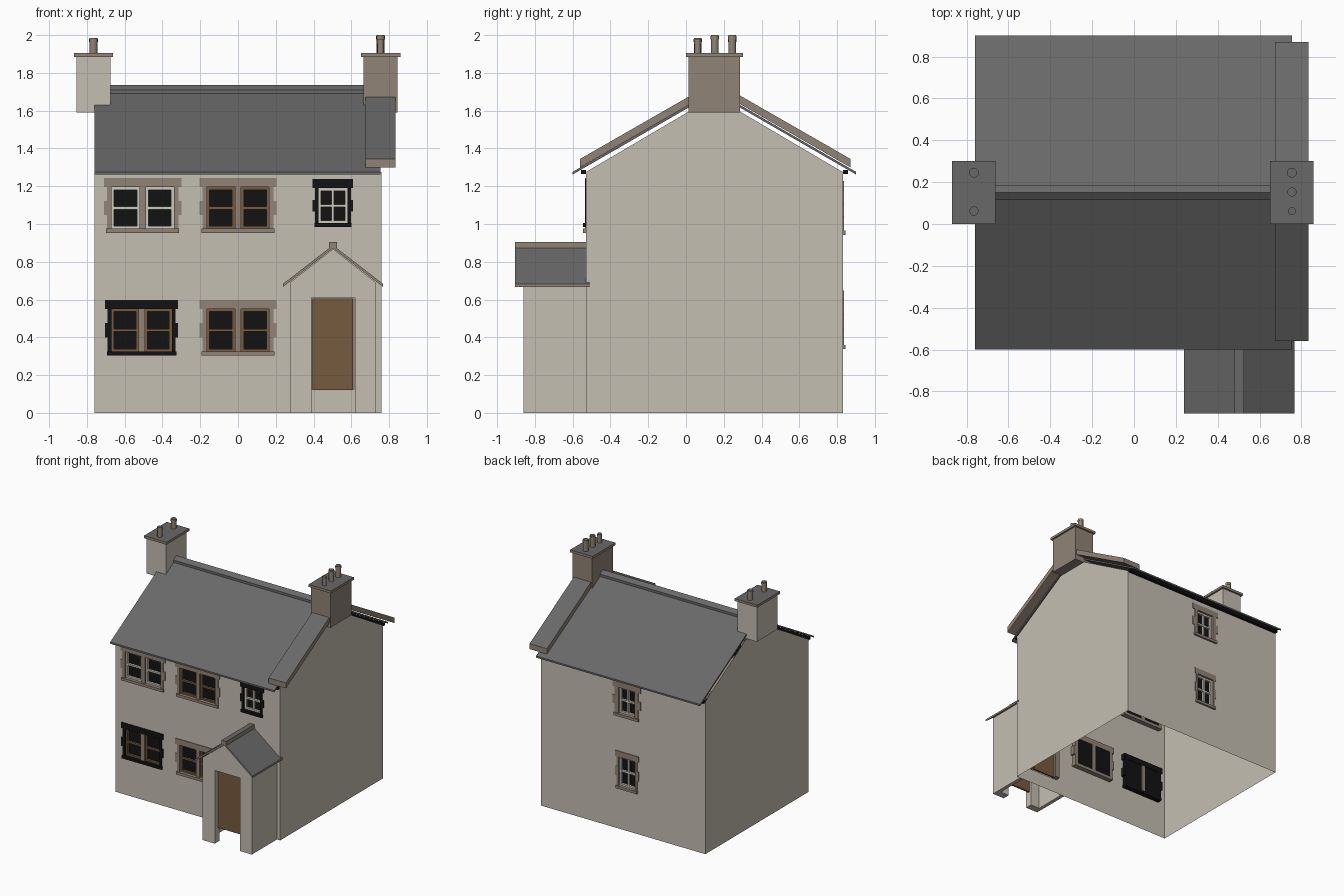
import bpy, bmesh, math
from mathutils import Matrix

old = bpy.data.objects.get("Cube")
if old:
    bpy.data.objects.remove(old, do_unlink=True)


def material(name, rgb):
    m = bpy.data.materials.new(name)
    m.use_nodes = True
    m.diffuse_color = (*rgb, 1)
    m.node_tree.nodes["Principled BSDF"].inputs["Base Color"].default_value = (*rgb, 1)
    return m


RENDER = material("cream render", (.56, .52, .45))
STONE = material("brown stone", (.28, .23, .18))
SLATE = material("grey slate", (.14, .14, .14))
WOOD = material("brown wood", (.18, .105, .05))
WHITE = material("pale paint", (.62, .59, .5))
BLACK = material("black", (.006, .006, .006))


def finish(name, bm, mat, top=None, recalc=True):
    """Turn a bmesh into an object; upward faces may take a second material."""
    if recalc:
        bmesh.ops.recalc_face_normals(bm, faces=bm.faces)
    me = bpy.data.meshes.new(name)
    me.materials.append(mat)
    if top:
        me.materials.append(top)
        bm.normal_update()
        for f in bm.faces:
            f.material_index = int(f.normal.z > .3)
    bm.to_mesh(me)
    bm.free()
    ob = bpy.data.objects.new(name, me)
    bpy.context.collection.objects.link(ob)
    return ob


def boxes(name, spans, mat, top=None):
    """Boxes given as (x0, x1, y0, y1, z0, z1), in one object."""
    bm = bmesh.new()
    for x0, x1, y0, y1, z0, z1 in spans:
        m = Matrix.Translation(((x0 + x1) / 2, (y0 + y1) / 2, (z0 + z1) / 2))
        m = m @ Matrix.Diagonal((abs(x1 - x0), abs(y1 - y0), z1 - z0, 1))
        bmesh.ops.create_cube(bm, size=1, matrix=m)
    return finish(name, bm, mat, top)


def prism(name, pts, axis, a, b, mat, top=None):
    """Extrude a profile along x or y."""
    bm = bmesh.new()
    place = (lambda p: (a, p[0], p[1])) if axis == "x" else (lambda p: (p[0], a, p[1]))
    face = bm.faces.new([bm.verts.new(place(p)) for p in pts])
    new = bmesh.ops.extrude_face_region(bm, geom=[face])["geom"]
    shift = (b - a, 0, 0) if axis == "x" else (0, b - a, 0)
    bmesh.ops.translate(bm, verts=[v for v in new if isinstance(v, bmesh.types.BMVert)], vec=shift)
    return finish(name, bm, mat, top)


def chevron(c, half, eave, apex, t):
    return [(c - half, eave), (c, apex), (c + half, eave),
            (c + half, eave + t), (c, apex + t), (c - half, eave + t)]


# House shell, open underneath, with openings in the long walls
W, FRONT, BACK, EAVE, RIDGE = .76, -.53, .83, 1.275, .15


def wall(name, y, holes):
    bm = bmesh.new()
    xs = sorted({-W, W, *(v for h in holes for v in h[:2])})
    zs = sorted({0, EAVE, *(v for h in holes for v in h[2:])})
    for x0, x1 in zip(xs, xs[1:]):
        for z0, z1 in zip(zs, zs[1:]):
            cx, cz = (x0 + x1) / 2, (z0 + z1) / 2
            if any(h[0] < cx < h[1] and h[2] < cz < h[3] for h in holes):
                continue
            loop = [(x0, z0), (x1, z0), (x1, z1), (x0, z1)]
            if y > 0:
                loop.reverse()
            bm.faces.new([bm.verts.new((x, y, z)) for x, z in loop])
    bmesh.ops.remove_doubles(bm, verts=bm.verts, dist=1e-5)
    finish(name, bm, RENDER, recalc=False)


def gable(name, x):
    pts = [(FRONT, 0), (BACK, 0), (BACK, EAVE), (RIDGE, 1.675), (FRONT, EAVE)]
    if x < 0:
        pts.reverse()
    bm = bmesh.new()
    bm.faces.new([bm.verts.new((x, y, z)) for y, z in pts])
    finish(name, bm, RENDER, recalc=False)


def window(name, hole, y, s, paint, stone, sashes, edge, lintel=.048):
    """Surround, mullion, frame and glass; s is the outward y direction."""
    x0, x1, z0, z1 = hole
    deep, face, mull, bar = y - s * .04, y + s * .006, .034, .014
    parts = [(x0 - edge, x1 + edge, deep, face, z1, z1 + lintel),
             (x0 - edge * .7, x1 + edge * .7, deep, y + s * .015, z0 - .022, z0)]
    step = (z1 - z0) / 3
    for i in range(3):
        e = edge * (.6 if i % 2 == 0 else 1)
        a, b = z0 + i * step, z0 + (i + 1) * step
        parts += [(x0 - e, x0, deep, face, a, b), (x1, x1 + e, deep, face, a, b)]
    boxes(name + "_surround", parts, stone)
    cx, cz = (x0 + x1) / 2, (z0 + z1) / 2
    panes = [(x0, x1)]
    if sashes == 2:
        panes = [(x0, cx - mull / 2), (cx + mull / 2, x1)]
        boxes(name + "_mullion", [(cx - mull / 2, cx + mull / 2, deep, y, z0, z1)], STONE)
    p, q = y - s * .03, y - s * .012
    frame = []
    for a, b in panes:
        frame += [(a, a + bar, p, q, z0, z1), (b - bar, b, p, q, z0, z1)]
        frame += [(a + bar, b - bar, p, q, z, z + bar) for z in (z0, cz - bar / 2, z1 - bar)]
        if sashes == 1:
            m = (a + b) / 2
            frame.append((m - bar / 2, m + bar / 2, p, q, z0, z1))
    boxes(name + "_frame", frame, paint)
    boxes(name + "_glass", [(x0, x1, p, p - s * .006, z0, z1)], BLACK)


upper, lower = (.975, 1.195), (.325, .55)
front_windows = [
    ("upper_right_window", (-.67, -.34, *upper), WHITE, STONE, 2, .04),
    ("upper_middle_window", (-.165, .165, *upper), WOOD, STONE, 2, .04),
    ("upper_left_window", (.425, .58, 1.005, 1.19), WHITE, BLACK, 1, .03),
    ("lower_right_window", (-.67, -.35, *lower), WOOD, BLACK, 2, .033),
    ("lower_middle_window", (-.165, .165, *lower), WOOD, STONE, 2, .04)]
back_windows = [
    ("back_upper_window", (-.11, .04, .965, 1.18), WHITE, STONE, 1, .055),
    ("back_lower_window", (-.115, .04, .36, .60), WHITE, STONE, 1, .03)]
for group, y, s in ((front_windows, FRONT, -1), (back_windows, BACK, 1)):
    for name, hole, paint, stone, sashes, edge in group:
        window(name, hole, y, s, paint, stone, sashes, edge)
door_hole = (.395, .61, .12, .605)
wall("front_wall", FRONT, [w[1] for w in front_windows] + [door_hole])
wall("back_wall", BACK, [w[1] for w in back_windows])
gable("left_gable", W)
gable("right_gable", -W)

# Main roof, ridge, gutters and the sloped gable coping
prism("main_roof", chevron(RIDGE, .75, 1.262, 1.695, .014), "x", -W, .755, SLATE)
prism("ridge_cap", chevron(RIDGE, .035, 1.69, 1.715, .02), "x", -.68, .68, SLATE)
boxes("gutters", [(-W, .755, FRONT - .027, FRONT, 1.264, 1.286),
                  (-W, .755, BACK, BACK + .027, 1.264, 1.286)], BLACK)
prism("gable_coping", chevron(.155, .715, 1.30, 1.71, .045), "x", .675, .835, STONE, SLATE)


# Chimneys with caps and pots
def chimney(name, cx, mat, pots):
    boxes(name + "_stack", [(cx - .09, cx + .09, .012, .287, 1.59, 1.885)], mat)
    boxes(name + "_cap", [(cx - .104, cx + .104, 0, .302, 1.885, 1.905)], STONE, SLATE)
    bm = bmesh.new()
    for y, r, top in pots:
        for rad, z0, z1 in ((r, 1.9, top), (r * 1.12, top - .022, top - .006)):
            bmesh.ops.create_cone(bm, cap_ends=True, segments=12, radius1=rad, radius2=rad,
                                  depth=z1 - z0, matrix=Matrix.Translation((cx, y, (z0 + z1) / 2)))
    ob = finish(name + "_pots", bm, STONE, SLATE)
    bpy.context.view_layer.objects.active = ob
    ob.select_set(True)
    bpy.ops.object.shade_smooth_by_angle(angle=math.radians(40))
    ob.select_set(False)


chimney("right_chimney", -.765, RENDER, [(.062, .02, 1.985), (.245, .021, 1.985)])
chimney("left_chimney", .755, STONE, [(.062, .017, 1.978), (.153, .02, 2), (.245, .021, 2)])

# Porch: gabled front with a doorway, side walls, roof and ridge
PX, PF = .503, -.86
prism("porch_front", [(.275, 0), (.388, 0), (.388, .61), (.62, .61), (.62, 0), (.73, 0),
                      (.73, .69), (PX, .868), (.275, .69)], "y", PF, PF + .06, RENDER)
boxes("porch_sides", [(.275, .305, PF + .06, FRONT, 0, .69),
                      (.70, .73, PF + .06, FRONT, 0, .69)], RENDER)
prism("porch_roof", chevron(PX, .265, .667, .872, .016), "y", -.905, -.51, STONE, SLATE)
boxes("porch_ridge", [(PX - .022, PX + .022, -.905, FRONT, .872, .905)], STONE, SLATE)

# Doors and stone jambs
x0, x1, z0, z1 = door_hole
boxes("porch_door", [(x0, x1, PF + .035, PF + .05, z0, z1)], WOOD)
boxes("house_door", [(x0, x1, FRONT + .005, FRONT + .02, z0, z1)], WOOD)
boxes("door_jambs", [(x0 - .04, x0, FRONT - .006, FRONT + .04, z0, z1),
                     (x1, x1 + .04, FRONT - .006, FRONT + .04, z0, z1)], STONE)
